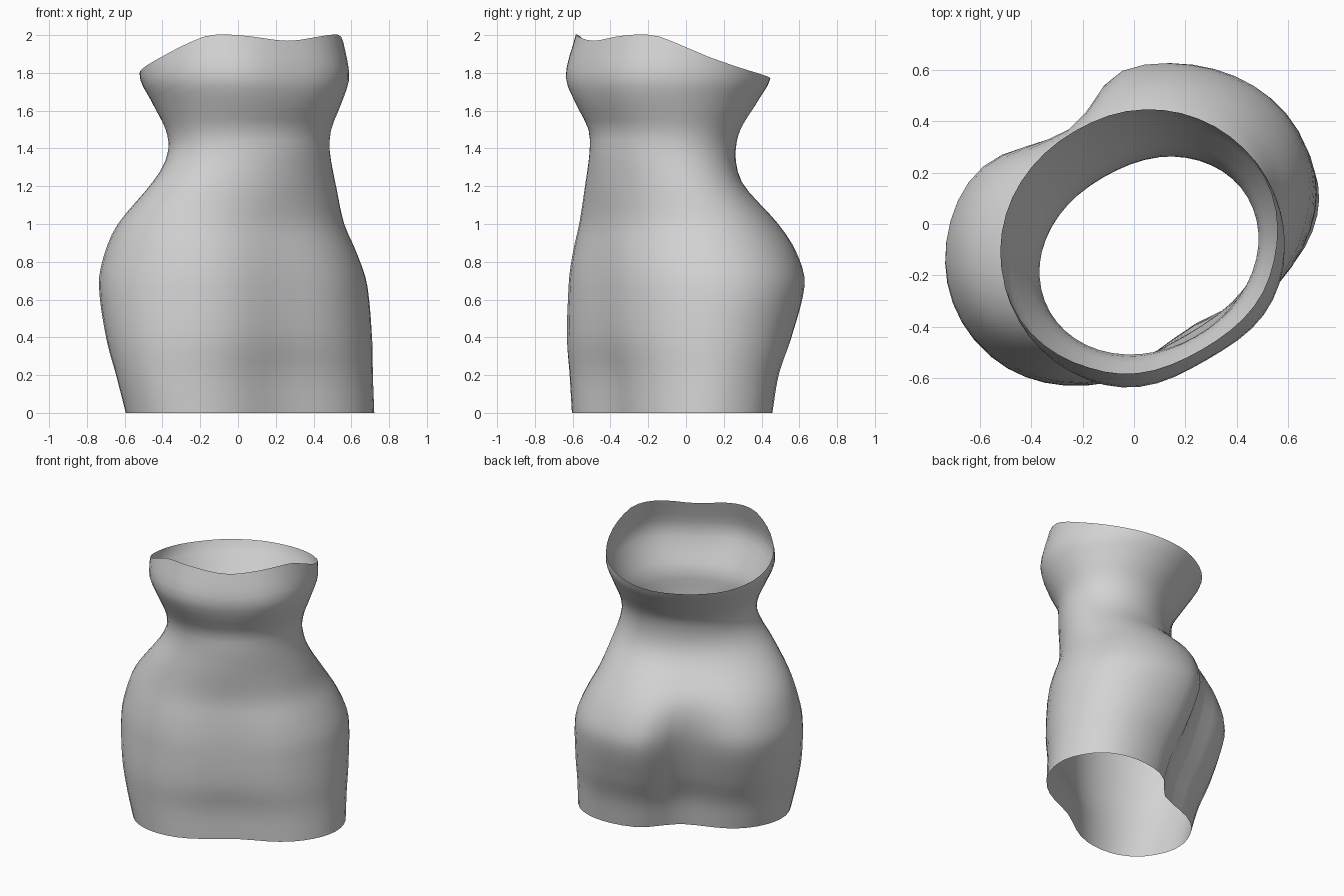
import bpy, bmesh, math

if "Cube" in bpy.data.objects:
    bpy.data.objects.remove(bpy.data.objects["Cube"])

# Cross-section profile: height, centre (sideways, depth), half width, half depth,
# back cleft depth, front hollow depth
PROFILE = [
    (0.00, 0.018, -0.096, 0.702, 0.430, 0.11, 0.07),
    (0.20, -0.002, -0.072, 0.727, 0.462, 0.13, 0.07),
    (0.40, -0.014, -0.035, 0.748, 0.525, 0.15, 0.06),
    (0.68, -0.022, 0.015, 0.749, 0.580, 0.17, 0.06),
    (0.85, -0.038, 0.012, 0.700, 0.554, 0.12, 0.05),
    (1.00, -0.052, -0.016, 0.632, 0.490, 0.06, 0.03),
    (1.20, -0.035, -0.110, 0.527, 0.381, 0.01, 0.00),
    (1.30, -0.020, -0.133, 0.475, 0.364, 0.01, 0.00),
    (1.40, -0.011, -0.135, 0.446, 0.366, 0.01, 0.00),
    (1.50, -0.010, -0.127, 0.456, 0.386, 0.01, 0.01),
    (1.65, -0.014, -0.118, 0.514, 0.482, 0.01, 0.03),
    (1.78, -0.020, -0.104, 0.558, 0.547, 0.01, 0.05),
    (2.00, -0.016, -0.090, 0.524, 0.508, 0.01, 0.05),
]
# Upper rim height by direction (-1 front, 1 back)
RIM = [(-1, 2.0), (-0.66, 2.0), (-0.42, 1.95), (-0.1, 1.88), (0.34, 1.815), (0.85, 1.77), (1, 1.765)]
TURN = math.radians(30)
SEGS, RINGS, WAIST = 48, 36, 1.4


def sample(rows, key):
    """Smooth interpolation of the rows by their first column."""
    key = min(max(key, rows[0][0]), rows[-1][0])
    i = max(k for k in range(len(rows) - 1) if rows[k][0] <= key)
    a, b = rows[i], rows[i + 1]
    p, n = rows[max(i - 1, 0)], rows[min(i + 2, len(rows) - 1)]
    h = b[0] - a[0]
    t = (key - a[0]) / h
    out = []
    for k in range(1, len(a)):
        ma = (b[k] - p[k]) / (b[0] - p[0]) * h
        mb = (n[k] - a[k]) / (n[0] - a[0]) * h
        out.append((2*t**3 - 3*t**2 + 1)*a[k] + (t**3 - 2*t**2 + t)*ma
                   + (3*t**2 - 2*t**3)*b[k] + (t**3 - t**2)*mb)
    return out


def surface_point(level, ang):
    c, s = math.cos(ang), math.sin(ang)
    z = level
    if level > WAIST:  # stretch the upper part to the slanted rim
        rim = sample(RIM, s)[0]
        if s < 0:
            rim -= 0.03 * math.exp(-(c / 0.35) ** 2)
        z = WAIST + (level - WAIST) * (rim - WAIST) / (2 - WAIST)
    cu, cv, a, b, cleft, hollow = sample(PROFILE, z)
    e = 1 - 0.11 * max(0, 1 - z / 0.6)  # squarer towards the thighs
    u = a * math.copysign(abs(c) ** e, c)
    v = b * math.copysign(abs(s) ** e, s)
    if s > 0:
        v -= cleft * math.exp(-(u / (0.18 if u > 0 else 0.29)) ** 2)
    else:
        v += hollow * math.exp(-(u / 0.27) ** 2)
    u, v = u + cu, v + cv
    return (u * math.cos(TURN) - v * math.sin(TURN),
            u * math.sin(TURN) + v * math.cos(TURN), z)


# Open torso shell
bm = bmesh.new()
rings = [[bm.verts.new(surface_point(2 * r / RINGS, 2 * math.pi * k / SEGS)) for k in range(SEGS)]
         for r in range(RINGS + 1)]
for lo, hi in zip(rings, rings[1:]):
    for k in range(SEGS):
        n = (k + 1) % SEGS
        bm.faces.new((lo[k], lo[n], hi[n], hi[k])).smooth = True
mesh = bpy.data.meshes.new("torso_shell")
bm.to_mesh(mesh)
bm.free()
torso = bpy.data.objects.new("torso_shell", mesh)
bpy.context.collection.objects.link(torso)

# Plain grey
grey = bpy.data.materials.new("light_grey")
grey.diffuse_color = (0.65, 0.65, 0.65, 1)
grey.use_nodes = True
grey.node_tree.nodes["Principled BSDF"].inputs["Base Color"].default_value = grey.diffuse_color
mesh.materials.append(grey)
